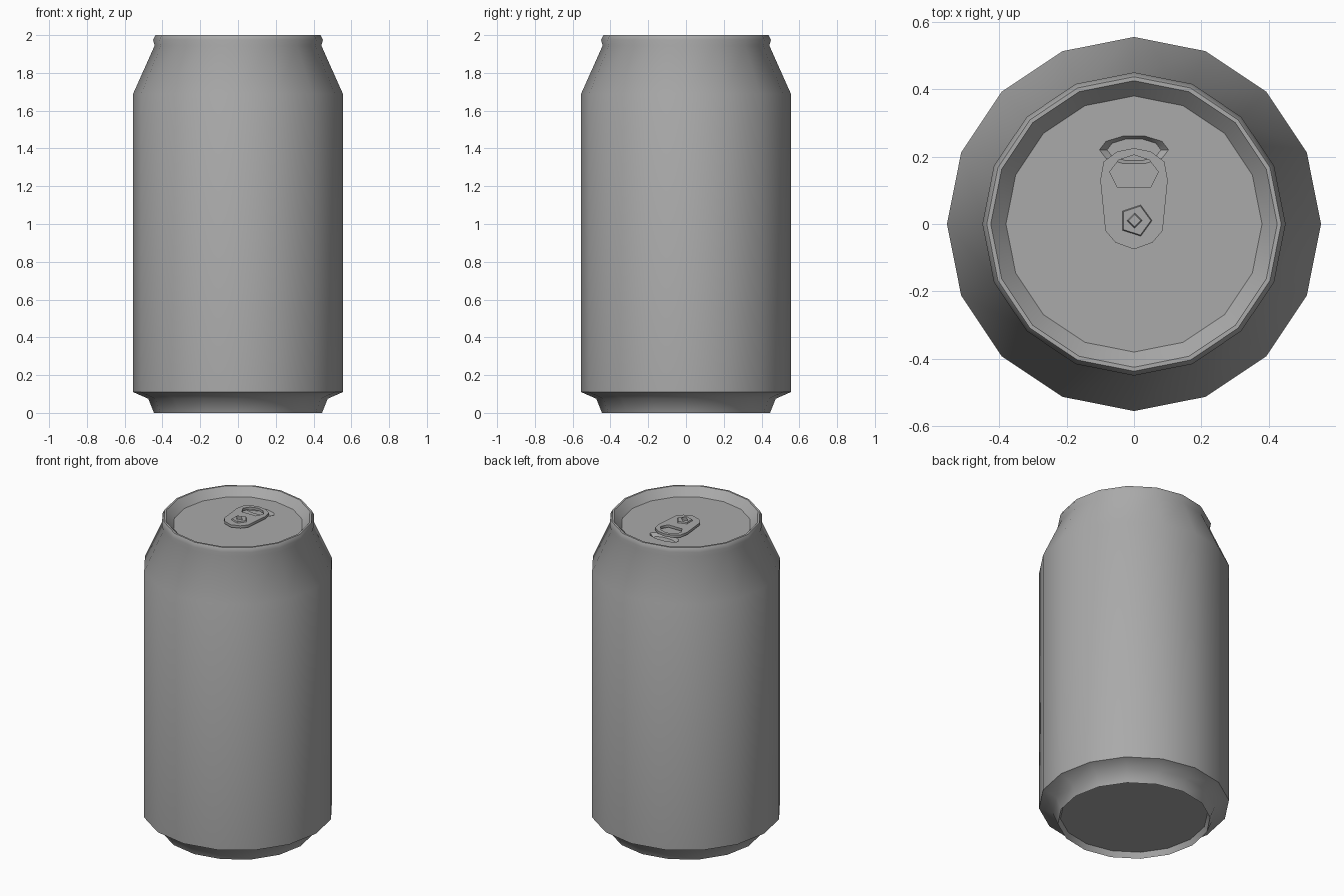
import bpy, bmesh, math

if "Cube" in bpy.data.objects:
    bpy.data.objects.remove(bpy.data.objects["Cube"])

SIDES = 16

# dull dark metal
metal = bpy.data.materials.new("dull_metal")
metal.diffuse_color = (0.4, 0.4, 0.4, 1)
metal.use_nodes = True
metal.node_tree.nodes["Principled BSDF"].inputs["Base Color"].default_value = metal.diffuse_color


def lathe(name, profile, sides=SIDES, loc=(0, 0, 0), scale=(1, 1, 1)):
    """Turn an (r, z) profile into a closed solid with flat ngon caps."""
    bm = bmesh.new()
    rings = []
    for r, z in profile:
        rings.append([bm.verts.new((r * math.cos(2 * math.pi * i / sides) * scale[0] + loc[0],
                                    r * math.sin(2 * math.pi * i / sides) * scale[1] + loc[1],
                                    z * scale[2] + loc[2])) for i in range(sides)])
    for a, b in zip(rings, rings[1:]):
        for i in range(sides):
            j = (i + 1) % sides
            bm.faces.new((a[i], a[j], b[j], b[i]))
    bm.faces.new(rings[0][::-1])
    bm.faces.new(rings[-1])
    bmesh.ops.recalc_face_normals(bm, faces=bm.faces)
    me = bpy.data.meshes.new(name)
    bm.to_mesh(me)
    bm.free()
    me.materials.append(metal)
    ob = bpy.data.objects.new(name, me)
    bpy.context.collection.objects.link(ob)
    return ob


def activate(ob):
    bpy.ops.object.select_all(action='DESELECT')
    ob.select_set(True)
    bpy.context.view_layer.objects.active = ob


def plate(name, loops, z, thick):
    """Flat plate from closed outlines; inner outlines become holes."""
    cu = bpy.data.curves.new(name, 'CURVE')
    cu.dimensions = '2D'
    cu.fill_mode = 'BOTH'
    cu.extrude = thick / 2
    cu.materials.append(metal)
    for pts in loops:
        sp = cu.splines.new('POLY')
        sp.points.add(len(pts) - 1)
        for p, (x, y) in zip(sp.points, pts):
            p.co = (x, y, 0, 1)
        sp.use_cyclic_u = True
    ob = bpy.data.objects.new(name, cu)
    ob.location.z = z
    bpy.context.collection.objects.link(ob)
    activate(ob)
    bpy.ops.object.convert(target='MESH')
    return bpy.context.object


def mirrored(half):
    """Complete a right-hand outline with its mirror image across x = 0."""
    return half + [(-x, y) for x, y in reversed(half) if x > 0]


# can shell: recessed base, foot, wall, shoulder, rim, sunken lid
can = lathe("can_body", [
    (0.43, 0.035), (0.445, 0.0), (0.475, 0.075), (0.555, 0.11), (0.555, 1.69),
    (0.441, 1.945), (0.45, 1.975), (0.437, 2.0), (0.425, 2.0), (0.38, 1.95)])

# finger well pressed into the lid behind the tab
well = lathe("finger_well_cutter", [(0.08, -0.02), (0.125, 0.02)], 10,
             (0, 0.22, 1.95), (1, 0.42, 1))
well.hide_render = True
cut = can.modifiers.new("finger_well", 'BOOLEAN')
cut.operation = 'DIFFERENCE'
cut.object = well
cut.solver = 'EXACT'
activate(can)
bpy.ops.object.modifier_apply(modifier=cut.name)
bpy.data.objects.remove(well)
activate(can)
bpy.ops.object.shade_smooth_by_angle(angle=math.radians(47))

# pull tab with finger hole
outer = mirrored([(0, -0.075), (0.055, -0.055), (0.085, -0.02), (0.1, 0.13),
                  (0.09, 0.185), (0.05, 0.215), (0, 0.225)])
hole = mirrored([(0.05, 0.11), (0.072, 0.155), (0.045, 0.19), (0, 0.205)])
plate("pull_tab", [outer, hole], 1.967, 0.016)

# rivet holding the tab
lathe("rivet_base", [(0.055, 1.96), (0.045, 1.983)], 5, (0.005, 0.01, 0))
lathe("rivet_head", [(0.024, 1.98), (0.018, 1.992)], 4, (0.002, 0.01, 0))
